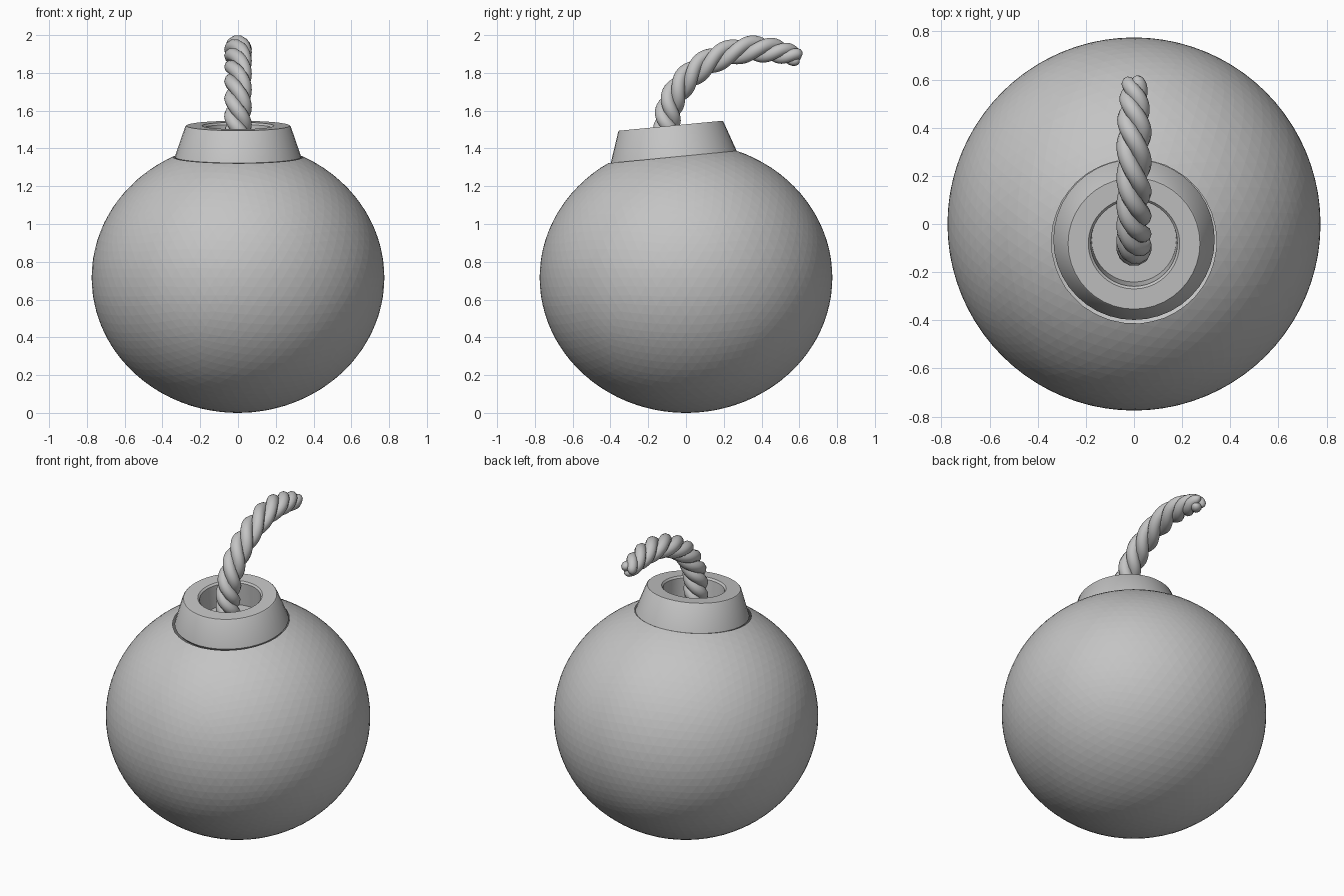
import bpy, bmesh
from math import pi, sin, cos, sqrt, radians
from mathutils import Matrix, Vector

cube = bpy.data.objects.get("Cube")
if cube:
    bpy.data.objects.remove(cube)

# One plain grey for everything
grey = bpy.data.materials.new("plain grey")
grey.use_nodes = True
colour = (0.55, 0.55, 0.55, 1)
grey.diffuse_color = colour
grey.node_tree.nodes["Principled BSDF"].inputs["Base Color"].default_value = colour


def add_object(name, bm):
    bmesh.ops.recalc_face_normals(bm, faces=bm.faces)
    mesh = bpy.data.meshes.new(name)
    bm.to_mesh(mesh)
    bm.free()
    obj = bpy.data.objects.new(name, mesh)
    bpy.context.collection.objects.link(obj)
    mesh.materials.append(grey)
    return obj


def smooth(obj, degrees):
    bpy.ops.object.select_all(action="DESELECT")
    obj.select_set(True)
    bpy.context.view_layer.objects.active = obj
    bpy.ops.object.shade_smooth_by_angle(angle=radians(degrees))


# The collar sits on the ball with a slight forward tilt
collar_frame = Matrix.Translation((0, -0.065, 1.355)) @ Matrix.Rotation(radians(5.5), 4, "X")

# Ball body: slightly flattened, faceted, open below the collar
bm = bmesh.new()
bmesh.ops.create_icosphere(bm, subdivisions=5, radius=1)
bmesh.ops.transform(bm, verts=bm.verts,
                    matrix=Matrix.Translation((0, 0, 0.716)) @ Matrix.Diagonal((0.775, 0.775, 0.716, 1)))
bmesh.ops.bisect_plane(bm, geom=bm.verts[:] + bm.edges[:] + bm.faces[:],
                       plane_co=collar_frame.translation,
                       plane_no=collar_frame.to_3x3() @ Vector((0, 0, 1)), clear_outer=True)
add_object("ball_body", bm)

# Collar: tapered ring with a recessed socket
profile = [(0.32, -0.02), (0.335, 0), (0.28, 0.16), (0.274, 0.166),
           (0.19, 0.166), (0.18, 0.155), (0.176, 0.01), (0, 0.01)]
bm = bmesh.new()
verts = [bm.verts.new((r, 0, z)) for r, z in profile]
edges = [bm.edges.new(pair) for pair in zip(verts, verts[1:])]
bmesh.ops.spin(bm, geom=verts + edges, cent=(0, 0, 0), axis=(0, 0, 1), angle=2 * pi, steps=40)
bmesh.ops.remove_doubles(bm, verts=bm.verts, dist=0.0005)
bmesh.ops.transform(bm, verts=bm.verts, matrix=collar_frame)
smooth(add_object("collar", bm), 30)

# Fuse centre line in the middle plane, as (y, z)
path = [(-0.09, 1.36), (-0.1, 1.45), (-0.1, 1.54), (-0.08, 1.64), (-0.02, 1.74), (0.07, 1.825),
        (0.19, 1.89), (0.33, 1.925), (0.45, 1.92), (0.54, 1.9), (0.6, 1.88)]
points = [Vector((0, y, z)) for y, z in path]


def centre_line(t):
    """Point on a smooth curve through the path, t from 0 to 1."""
    s = t * (len(points) - 1)
    i = min(int(s), len(points) - 2)
    u = s - i
    a, b, c, d = (points[max(0, min(k, len(points) - 1))] for k in range(i - 1, i + 3))
    return 0.5 * (2 * b + (c - a) * u + (2 * a - 5 * b + 4 * c - d) * u ** 2
                  + (3 * b - a - 3 * c + d) * u ** 3)


def ramp(t, start):
    """Rises from 0 at start to 1 at the tip of the fuse."""
    return min(1, max(0, (t - start) / (1 - start)))


def strand_point(t, phase):
    side = Vector((1, 0, 0))
    tangent = (centre_line(min(t + 0.01, 1)) - centre_line(max(t - 0.01, 0))).normalized()
    angle = -2 * pi * (turns * t + phase)
    reach = 0.036 * (1 - 0.45 * ramp(t, 0.75))
    return centre_line(t) + reach * (side * cos(angle) + tangent.cross(side) * sin(angle))


# Fuse: three strands twisted round the centre line, drawn in at the tip
strands, turns, steps, sides = 3, 3.6, 130, 10
bm = bmesh.new()
for strand in range(strands):
    phase = strand / strands
    rings = []
    for step in range(steps + 1):
        t = step / steps
        centre = strand_point(t, phase)
        heading = strand_point(min(t + 0.004, 1), phase) - strand_point(max(t - 0.004, 0), phase)
        heading.normalize()
        across = (Vector((1, 0, 0)) - heading * heading.x).normalized()
        other = heading.cross(across)
        rounding = max(0.2, sqrt(1 - ramp(t, 0.95) ** 2))
        radius = 0.037 * (1 - 0.2 * ramp(t, 0.75)) * rounding
        rings.append([bm.verts.new(centre + radius * (across * cos(2 * pi * k / sides)
                                                      + other * sin(2 * pi * k / sides)))
                      for k in range(sides)])
    for low, high in zip(rings, rings[1:]):
        for k in range(sides):
            n = (k + 1) % sides
            bm.faces.new((low[k], low[n], high[n], high[k]))
    bm.faces.new(rings[0])
    bm.faces.new(rings[-1])
smooth(add_object("twisted_fuse", bm), 40)
